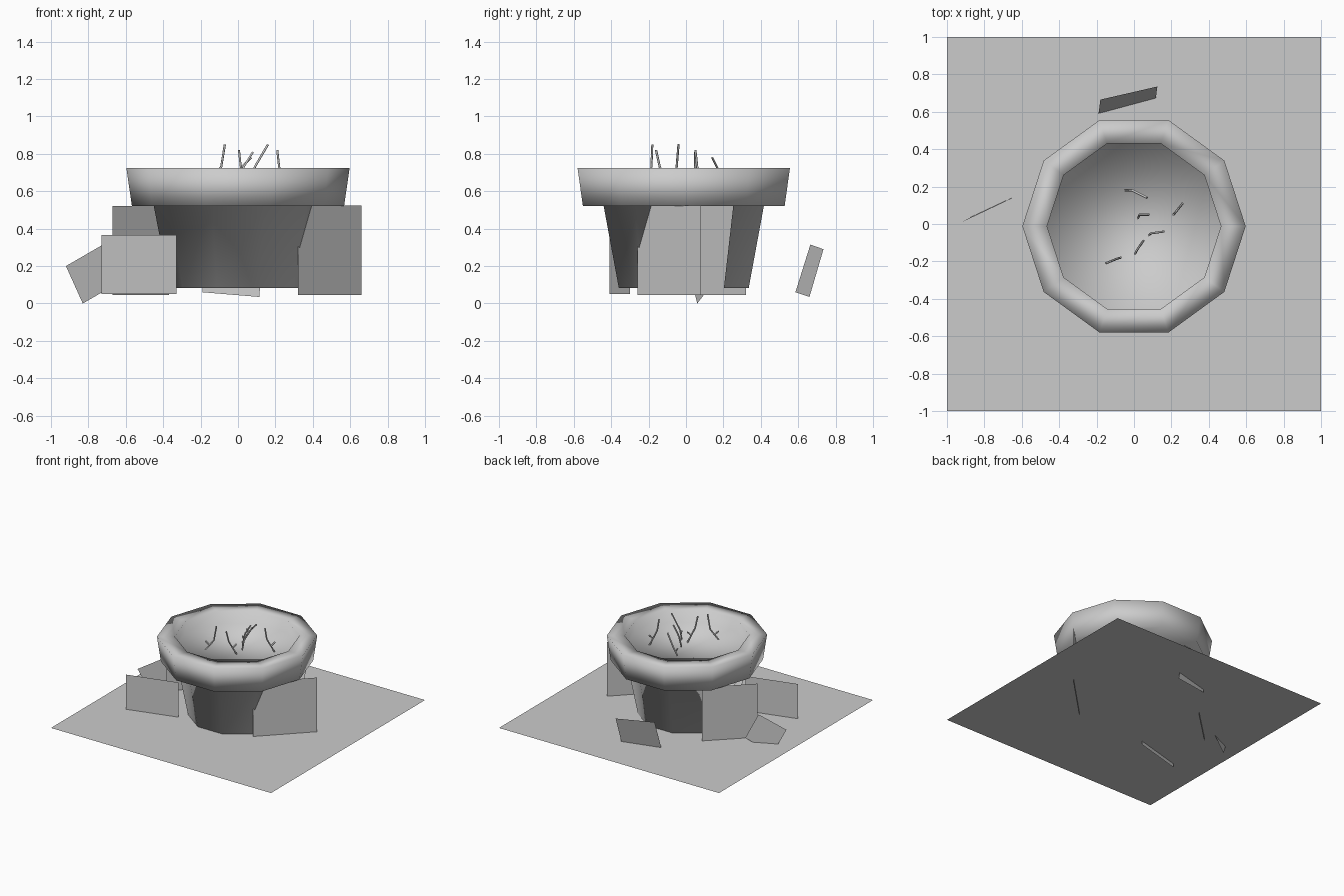
import bpy, bmesh, math
from mathutils import Vector

cube = bpy.data.objects.get("Cube")
if cube:
    bpy.data.objects.remove(cube)

grey = bpy.data.materials.new("plain grey")
grey.use_nodes = True
COLOUR = (0.6, 0.6, 0.6, 1)
grey.diffuse_color = COLOUR
grey.node_tree.nodes["Principled BSDF"].inputs["Base Color"].default_value = COLOUR


def add_object(name, bm, smooth=False):
    mesh = bpy.data.meshes.new(name)
    for face in bm.faces:
        face.smooth = smooth
    bm.to_mesh(mesh)
    bm.free()
    mesh.materials.append(grey)
    obj = bpy.data.objects.new(name, mesh)
    bpy.context.collection.objects.link(obj)
    return obj


def sheet(name, corners):
    """One flat four-sided sheet."""
    bm = bmesh.new()
    bm.faces.new([bm.verts.new(c) for c in corners])
    return add_object(name, bm)


def upright(name, start, end, low, high):
    """Vertical sheet standing on a line seen from above."""
    sheet(name, [(*start, low), (*end, low), (*end, high), (*start, high)])


# Ground sheet
sheet("ground", [(-1, -1, 0.08), (1, -1, 0.08), (1, 1, 0.08), (-1, 1, 0.08)])

# Ten-sided pot: wall, overhanging rim and sunken soil in one smooth skin
SIDES = 10
MISSING = (0, 4)  # wall panels broken out of the pot
profile = [(0.365, 0.082), (0.45, 0.52), (0.567, 0.52),
           (0.597, 0.725), (0.465, 0.725), (0.465, 0.62)]
bm = bmesh.new()
rings = []
for radius, z in profile:
    ring = []
    for i in range(SIDES):
        a = math.tau * i / SIDES
        ring.append(bm.verts.new((radius * math.cos(a), radius * math.sin(a) - 0.012, z)))
    rings.append(ring)
for level, (lower, upper) in enumerate(zip(rings, rings[1:])):
    for i in range(SIDES):
        if level == 0 and i in MISSING:
            continue
        j = (i + 1) % SIDES
        bm.faces.new((lower[i], lower[j], upper[j], upper[i]))
bm.faces.new(rings[0][::-1])
bm.faces.new(rings[-1])
add_object("pot", bm, smooth=True)

# Broken pieces around the pot
upright("shard_left", (0.32, -0.26), (0.66, 0.08), 0.045, 0.525)
upright("shard_front", (-0.73, -0.41), (-0.33, -0.30), 0.05, 0.365)
upright("shard_right", (-0.67, 0.03), (-0.37, 0.32), 0.045, 0.52)
sheet("shard_back", [(-0.19, 0.585, 0.06), (0.115, 0.66, 0.035),
                     (0.125, 0.735, 0.29), (-0.18, 0.665, 0.315)])
sheet("shard_fallen", [(-0.92, 0.01, 0.2), (-0.83, 0.06, 0),
                       (-0.64, 0.145, 0.11), (-0.73, 0.1, 0.31)])


# Bent twigs with a side branch, as thin tubes
def twig(name, base, knee, tip):
    base, knee, tip = Vector(base), Vector(knee), Vector(tip)
    fork = base.lerp(knee, 0.5)
    side = fork + Vector((base.x - knee.x, base.y - knee.y, 0.06)) * 0.5
    curve = bpy.data.curves.new(name, "CURVE")
    curve.dimensions = "3D"
    curve.bevel_depth = 0.006
    curve.bevel_resolution = 1
    curve.use_fill_caps = True
    for path in ((base, knee, tip), (fork, side)):
        spline = curve.splines.new("POLY")
        spline.points.add(len(path) - 1)
        for point, place in zip(spline.points, path):
            point.co = (*place, 1)
    curve.materials.append(grey)
    bpy.context.collection.objects.link(bpy.data.objects.new(name, curve))


twig("twig_right", (-0.15, -0.21, 0.65), (-0.09, -0.185, 0.73), (-0.07, -0.18, 0.85))
twig("twig_front", (0.05, -0.09, 0.62), (0.015, -0.14, 0.73), (0.005, -0.16, 0.82))
twig("twig_left", (0.26, 0.11, 0.61), (0.22, 0.06, 0.73), (0.21, 0.05, 0.82))
twig("twig_tall", (0.08, -0.06, 0.65), (0.09, -0.05, 0.73), (0.16, -0.04, 0.85))
twig("twig_middle", (0.02, 0.03, 0.64), (0.03, 0.05, 0.73), (0.08, 0.05, 0.81))
twig("twig_back", (-0.05, 0.18, 0.64), (-0.01, 0.18, 0.70), (0.07, 0.14, 0.78))
